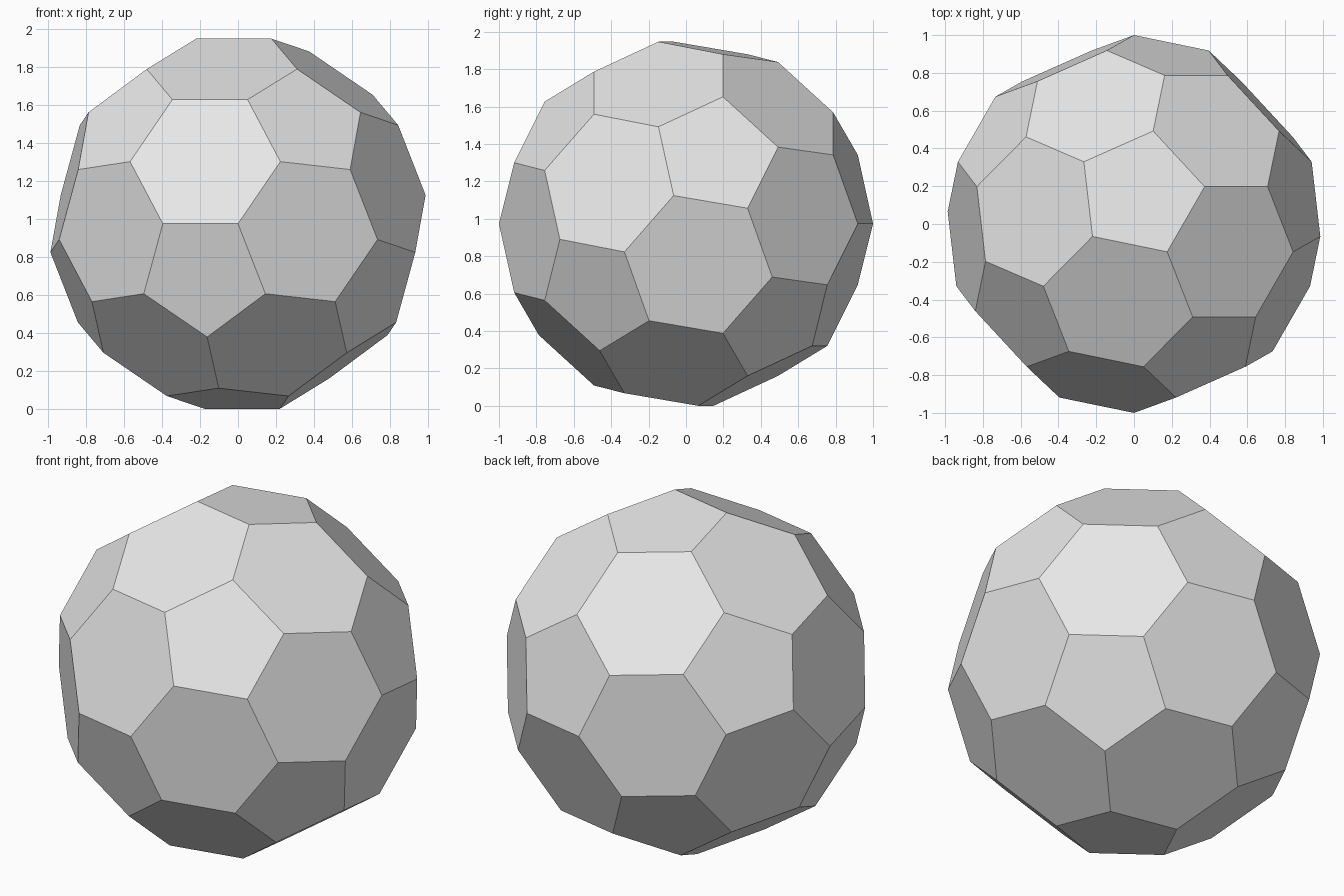
import bpy
import bmesh
from mathutils import Matrix

# Remove the default cube
cube = bpy.data.objects.get("Cube")
if cube:
    bpy.data.objects.remove(cube, do_unlink=True)

# Plain grey material
grey = bpy.data.materials.new("light_grey")
grey.use_nodes = True
colour = (0.8, 0.8, 0.8, 1.0)
grey.diffuse_color = colour
grey.node_tree.nodes["Principled BSDF"].inputs["Base Color"].default_value = colour

# Icosahedron that becomes the ball
bm = bmesh.new()
bmesh.ops.create_icosphere(bm, subdivisions=1, radius=1.0)
bmesh.ops.recalc_face_normals(bm, faces=bm.faces)
bm.faces.ensure_lookup_table()

# Turn it so one corner of the ball points to the front,
# with the neighbouring pentagon hanging below a level edge
a, b, c = [v.co.copy() for v in bm.faces[0].verts]
corner = a * 2 + b
neighbour = a * 2 + c
axis_y = -corner.normalized()
axis_z = -corner.cross(neighbour).normalized()
axis_x = axis_y.cross(axis_z)
turn = Matrix((axis_x, axis_y, axis_z))
bmesh.ops.transform(bm, matrix=turn.to_4x4(), verts=bm.verts)

# Cut every tip off at a third of its edges: 12 pentagons and 20 hexagons
bmesh.ops.bevel(bm, geom=list(bm.verts), affect='VERTICES',
                offset_type='PERCENT', offset=100 / 3,
                segments=1, profile=0.5, clamp_overlap=False)
bmesh.ops.recalc_face_normals(bm, faces=bm.faces)

# Scale to unit radius and stand it on the ground
radius = max(v.co.length for v in bm.verts)
bmesh.ops.scale(bm, vec=(1 / radius,) * 3, verts=bm.verts)
lowest = min(v.co.z for v in bm.verts)
bmesh.ops.translate(bm, vec=(0, 0, -lowest), verts=bm.verts)

# Flat-shaded ball object
mesh = bpy.data.meshes.new("panelled_ball")
bm.to_mesh(mesh)
bm.free()
mesh.materials.append(grey)
ball = bpy.data.objects.new("panelled_ball", mesh)
bpy.context.collection.objects.link(ball)
